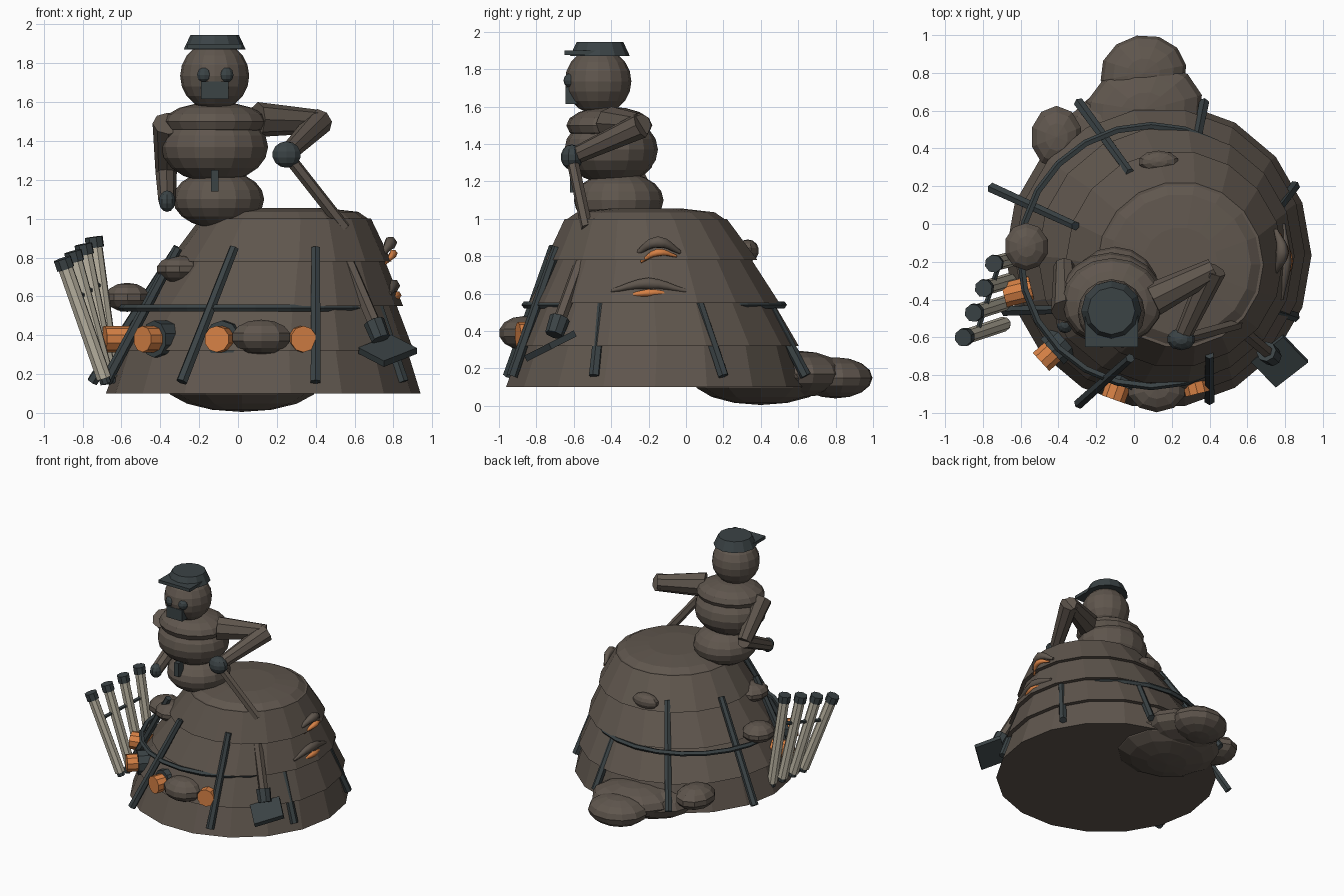
import bpy, bmesh
from math import sin, cos, pi, radians
from mathutils import Vector, Matrix

old = bpy.data.objects.get("Cube")
if old:
    bpy.data.objects.remove(old, do_unlink=True)


def material(name, rgb):
    m = bpy.data.materials.new(name)
    m.use_nodes = True
    m.diffuse_color = (*rgb, 1)
    bsdf = next(n for n in m.node_tree.nodes if n.type == 'BSDF_PRINCIPLED')
    bsdf.inputs["Base Color"].default_value = (*rgb, 1)
    bsdf.inputs["Roughness"].default_value = 0.9
    return m


BROWN = material("mud_brown", (0.115, 0.093, 0.075))
DARK = material("dark_slate", (0.043, 0.056, 0.060))
ORANGE = material("glow_orange", (0.68, 0.22, 0.06))
CREAM = material("pipe_cream", (0.52, 0.48, 0.38))


def finish(name, bm, mat):
    bmesh.ops.recalc_face_normals(bm, faces=bm.faces)
    mesh = bpy.data.meshes.new(name)
    bm.to_mesh(mesh)
    bm.free()
    mesh.materials.append(mat)
    obj = bpy.data.objects.new(name, mesh)
    bpy.context.collection.objects.link(obj)
    return obj


def tube(name, p, q, r1, r2, mat=BROWN, sides=8):
    p, q = Vector(p), Vector(q)
    d = q - p
    bm = bmesh.new()
    turn = d.to_track_quat('Z', 'Y').to_matrix().to_4x4()
    bmesh.ops.create_cone(bm, cap_ends=True, segments=sides, radius1=r1, radius2=r2,
                          depth=d.length, matrix=Matrix.Translation((p + q) / 2) @ turn)
    return finish(name, bm, mat)


def ball(name, c, r, mat=BROWN, u=12, v=8, yaw=0):
    bm = bmesh.new()
    m = Matrix.Translation(c) @ Matrix.Rotation(radians(yaw), 4, 'Z') @ Matrix.Diagonal((*r, 1))
    bmesh.ops.create_uvsphere(bm, u_segments=u, v_segments=v, radius=1, matrix=m)
    return finish(name, bm, mat)


def box(name, c, size, mat, rot=Matrix.Identity(4)):
    bm = bmesh.new()
    m = Matrix.Translation(c) @ rot @ Matrix.Diagonal((*size, 1))
    bmesh.ops.create_cube(bm, size=1, matrix=m)
    return finish(name, bm, mat)


def loft(name, rings, sides, mat=BROWN):
    """Skin of circles given as (x, y, z, radius)."""
    bm = bmesh.new()
    loops = [[bm.verts.new((x + r * cos(2 * pi * i / sides), y + r * sin(2 * pi * i / sides), z))
              for i in range(sides)] for x, y, z, r in rings]
    for a, b in zip(loops, loops[1:]):
        for i in range(sides):
            j = (i + 1) % sides
            bm.faces.new((a[i], a[j], b[j], b[i]))
    bm.faces.new(loops[0])
    bm.faces.new(loops[-1])
    return finish(name, bm, mat)


def arc(name, pts, radius, mat):
    """Tapered curved strip through three points."""
    cu = bpy.data.curves.new(name, 'CURVE')
    cu.dimensions = '3D'
    cu.bevel_depth, cu.bevel_resolution, cu.resolution_u = radius, 1, 4
    sp = cu.splines.new('BEZIER')
    sp.bezier_points.add(len(pts) - 1)
    for bp, p, w in zip(sp.bezier_points, pts, (0.3, 1, 0.3)):
        bp.co, bp.radius = p, w
        bp.handle_left_type = bp.handle_right_type = 'AUTO'
    cu.use_fill_caps = True
    cu.materials.append(mat)
    bpy.context.collection.objects.link(bpy.data.objects.new(name, cu))


# Stepped mound, each tier overhanging the one below
levels = [(0.13, -0.165, 0.10, 0.81), (0.135, -0.155, 0.32, 0.77), (0.17, -0.17, 0.55, 0.68),
          (0.215, -0.185, 0.78, 0.575), (0.245, -0.215, 1.0, 0.44)]
for n, (lo, hi) in enumerate(zip(levels, levels[1:])):
    lip = 0.035 if n < 3 else 0
    loft(f"mound_tier_{n + 1}", [lo, (*hi[:2], hi[2] + lip * 0.2, hi[3] - lip)], 18)
x, y, z, r = levels[-1]
loft("mound_top", [(x, y, z - 0.01, r), (x, y, z + 0.035, r * 0.85), (x, y, z + 0.055, r * 0.45)], 18)

# Spill behind the mound
ball("spill_large", (0.02, 0.40, 0.15), (0.40, 0.37, 0.145))
ball("spill_middle", (0.05, 0.60, 0.17), (0.32, 0.25, 0.125), yaw=15)
ball("spill_end", (0.05, 0.80, 0.15), (0.23, 0.20, 0.11), yaw=10)

# Lumps stuck on the mound
lumps = [((0.12, -0.87, 0.39), (0.16, 0.13, 0.09)), ((-0.30, -0.42, 0.74), (0.125, 0.13, 0.07)),
         ((-0.57, -0.12, 0.595), (0.12, 0.13, 0.075)), ((-0.41, 0.46, 0.25), (0.14, 0.17, 0.09)),
         ((0.13, 0.33, 0.83), (0.11, 0.06, 0.06))]
for n, (c, r) in enumerate(lumps):
    ball(f"lump_{n + 1}", c, r, u=10, v=7)

# Hooded glowing slits on the side
arc("upper_hood", [(0.74, -0.27, 0.81), (0.785, -0.15, 0.875), (0.75, -0.03, 0.82)], 0.035, BROWN)
arc("upper_slit", [(0.76, -0.24, 0.77), (0.80, -0.15, 0.82), (0.77, -0.05, 0.80)], 0.022, ORANGE)
arc("lower_hood", [(0.78, -0.40, 0.615), (0.80, -0.20, 0.655), (0.79, 0.0, 0.615)], 0.035, BROWN)
arc("lower_slit", [(0.78, -0.34, 0.58), (0.82, -0.20, 0.605), (0.80, -0.08, 0.60)], 0.022, ORANGE)

# Leaning rods and the hoop that ties them
rods = [((-0.75, 0.19), (-0.31, -0.01)), ((-0.29, 0.64), (-0.02, 0.27)), ((-0.68, -0.46), (-0.31, -0.45)),
        ((-0.29, -0.95), (-0.02, -0.71)), ((0.40, -0.93), (0.40, -0.69)), ((0.85, -0.49), (0.62, -0.42)),
        ((0.85, 0.20), (0.68, -0.03)), ((0.37, 0.64), (0.30, 0.28))]
for n, (a, b) in enumerate(rods):
    tube(f"rod_{n + 1}", (*a, 0.16), (*b, 0.85), 0.03, 0.025, DARK, 6)
bpy.ops.mesh.primitive_torus_add(location=(0.09, -0.17, 0.54), major_radius=0.69, minor_radius=0.02,
                                 major_segments=24, minor_segments=5)
hoop = bpy.context.object
hoop.name = "hoop"
hoop.data.materials.append(DARK)

# Glowing ports with dark collars
ports = [((-0.47, -0.71), (-0.6, -0.55)), ((-0.10, -0.90), (-0.28, -0.78)),
         ((0.33, -0.87), (0.2, -0.8)), ((-0.66, -0.37), (-0.8, -0.2))]
for n, (p, d) in enumerate(ports):
    c = Vector((*p, 0.38))
    d = Vector((*d, 0)).normalized()
    tube(f"port_glow_{n + 1}", c - d * 0.12, c + d * 0.03, 0.068, 0.068, ORANGE, 10)
    if n < 2:
        tube(f"port_collar_{n + 1}", c - d * 0.16, c - d * 0.05, 0.095, 0.095, DARK, 10)

# Bank of capped pipes
mids = []
for n in range(4):
    top = Vector((-0.90 + 0.053 * n, -0.60 + 0.13 * n, 0.78 + 0.037 * n))
    foot = Vector((-0.69 + 0.015 * n, -0.53 + 0.115 * n, 0.18))
    d = (top - foot).normalized()
    tube(f"pipe_{n + 1}", foot, top, 0.04, 0.04, CREAM)
    tube(f"pipe_cap_{n + 1}", top - d * 0.04, top + d * 0.015, 0.048, 0.048, DARK)
    tube(f"pipe_plug_{n + 1}", foot - d * 0.03, foot + d * 0.01, 0.03, 0.03, DARK)
    mids.append(foot.lerp(top, 0.68))
tube("pipe_brace", mids[0], mids[-1], 0.015, 0.015, DARK, 6)

# Figure body and head
ball("hips", (-0.10, -0.36, 1.10), (0.235, 0.24, 0.15), u=16, v=10)
ball("torso", (-0.12, -0.40, 1.37), (0.275, 0.25, 0.185), u=16, v=10)
ball("shoulders", (-0.115, -0.41, 1.50), (0.265, 0.23, 0.10), u=16, v=8)
ball("head", (-0.12, -0.47, 1.735), (0.178, 0.178, 0.178), u=16, v=10)
box("belt_tag", (-0.12, -0.59, 1.195), (0.04, 0.06, 0.11), DARK)

# Face and cap
for side, name in ((-1, "right"), (1, "left")):
    ball(f"{name}_eye", (-0.117 + side * 0.056, -0.615, 1.74), (0.04, 0.04, 0.04), DARK, 10, 6)
box("muzzle", (-0.12, -0.60, 1.66), (0.14, 0.09, 0.09), DARK)
tube("cap", (-0.12, -0.46, 1.87), (-0.12, -0.46, 1.945), 0.16, 0.125, DARK, 12)
box("cap_brim", (-0.12, -0.555, 1.888), (0.28, 0.19, 0.025), DARK)

# Left arm leaning on a stick
elbow, hand = (0.42, -0.24, 1.50), (0.25, -0.61, 1.33)
tube("left_upper_arm", (0.10, -0.40, 1.51), elbow, 0.09, 0.06)
tube("left_forearm", elbow, hand, 0.07, 0.045)
ball("left_hand", hand, (0.077, 0.06, 0.068), DARK, 10, 7)
tube("stick", (0.22, -0.62, 1.37), (0.55, -0.53, 0.95), 0.032, 0.032, sides=6)

# Right arm hanging bent
elbow, hand = (-0.37, -0.22, 1.24), (-0.365, -0.53, 1.09)
tube("right_upper_arm", (-0.36, -0.46, 1.49), elbow, 0.08, 0.055)
tube("right_forearm", elbow, hand, 0.055, 0.045)
ball("right_hand", hand, (0.045, 0.05, 0.055), DARK, 10, 7)

# Shovel resting on the mound
tube("shovel_handle", (0.53, -0.53, 0.86), (0.72, -0.69, 0.42), 0.035, 0.035, sides=6)
tube("shovel_socket", (0.70, -0.675, 0.47), (0.735, -0.705, 0.38), 0.055, 0.05, DARK)
tilt = Matrix.Rotation(radians(27), 4, 'X') @ Matrix.Rotation(radians(41), 4, 'Z')
box("shovel_blade", (0.77, -0.725, 0.32), (0.225, 0.20, 0.035), DARK, tilt)
